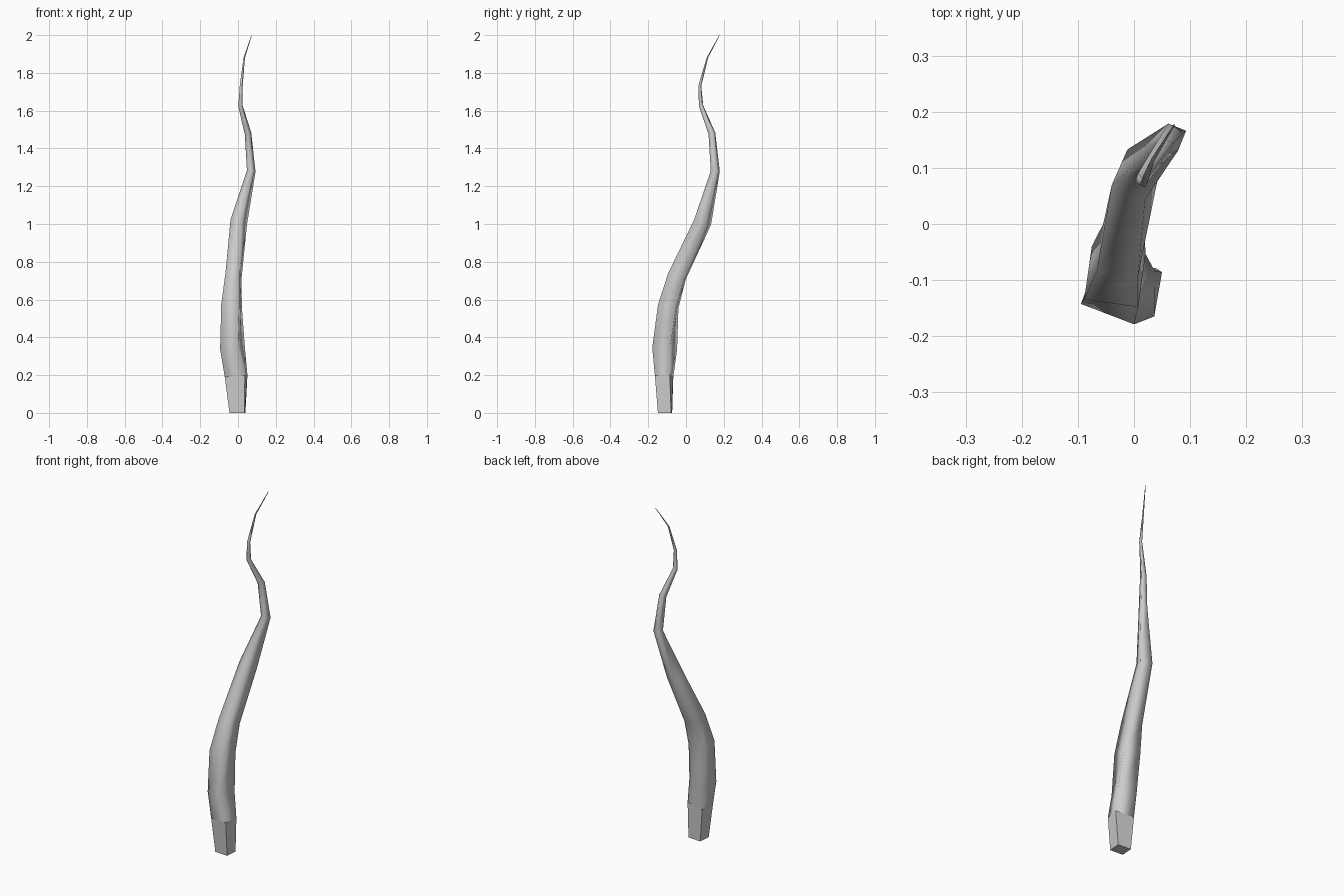
import bpy, bmesh
from math import radians
from mathutils import Vector, Matrix

if "Cube" in bpy.data.objects:
    bpy.data.objects.remove(bpy.data.objects["Cube"])

# Cross-sections along the stalk: centre x, y, z, width, depth, twist in degrees
SECTIONS = [
    (-0.003, -0.111, 0.0, 0.080, 0.070, -4),
    (-0.010, -0.116, 0.195, 0.108, 0.080, -10),
    (-0.029, -0.113, 0.340, 0.102, 0.102, -21),
    (-0.034, -0.094, 0.565, 0.097, 0.097, -8),
    (-0.024, -0.047, 0.725, 0.074, 0.090, -8),
    (0.004, 0.088, 1.01, 0.065, 0.074, -24),
    (0.070, 0.155, 1.28, 0.034, 0.038, -22),
    (0.053, 0.137, 1.48, 0.026, 0.029, -22),
    (0.013, 0.080, 1.625, 0.018, 0.018, -22),
    (0.017, 0.073, 1.73, 0.012, 0.012, -22),
    (0.033, 0.113, 1.88, 0.006, 0.006, -22),
    (0.072, 0.177, 1.999, 0.002, 0.002, -22),
]
UP = Vector((0, 0, 1))
centres = [Vector(s[:3]) for s in SECTIONS]
last = len(SECTIONS) - 1
bm = bmesh.new()

# Four-sided rings, each tilted to follow the path
rings = []
for i, (x, y, z, w, d, twist) in enumerate(SECTIONS):
    tilt = Matrix.Identity(3)
    if i > 0:
        a = (centres[i] - centres[i - 1]).normalized()
        b = (centres[min(i + 1, last)] - centres[i]).normalized()
        tilt = UP.rotation_difference((a + b).normalized()).to_matrix()
    rot = tilt @ Matrix.Rotation(radians(twist), 3, 'Z')
    corners = [(-w, -d), (w, -d), (w, d), (-w, d)]
    rings.append([bm.verts.new(centres[i] + rot @ Vector((u / 2, v / 2, 0)))
                  for u, v in corners])

# Skin: flat-sided foot, smooth stalk above it
for i in range(last):
    for k in range(4):
        n = (k + 1) % 4
        face = bm.faces.new((rings[i][k], rings[i][n], rings[i + 1][n], rings[i + 1][k]))
        face.smooth = i > 0

# Closed ends
bm.faces.new(rings[0][::-1])
bm.faces.new(rings[-1])

mesh = bpy.data.meshes.new("curved_stalk")
bm.to_mesh(mesh)
bm.free()
bpy.context.collection.objects.link(bpy.data.objects.new("curved_stalk", mesh))
